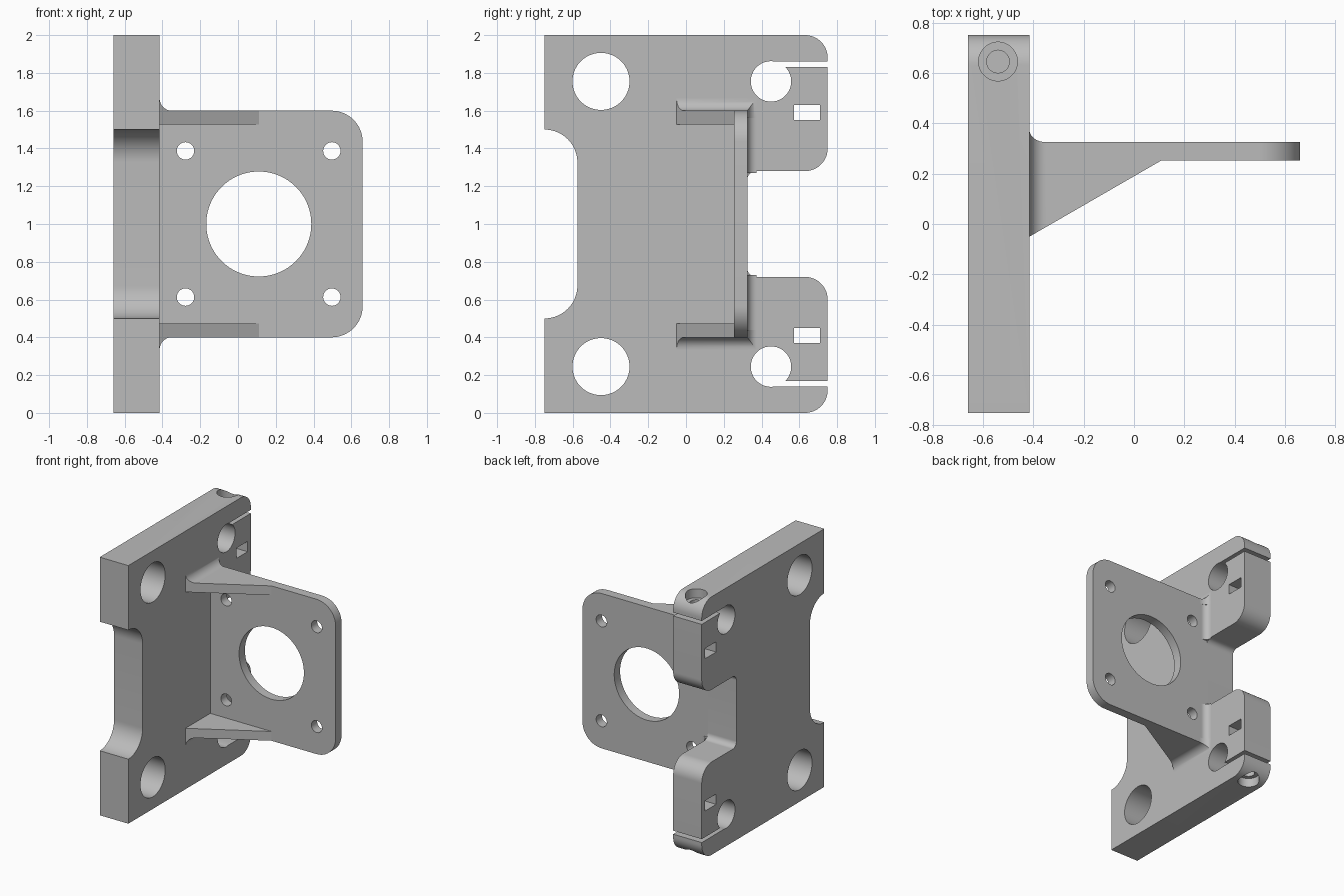
import bpy
import math
from mathutils import Vector

if "Cube" in bpy.data.objects:
    bpy.data.objects.remove(bpy.data.objects["Cube"])

grey = bpy.data.materials.new("plain grey")
grey.use_nodes = True
grey.diffuse_color = (0.5, 0.5, 0.5, 1)
grey.node_tree.nodes["Principled BSDF"].inputs["Base Color"].default_value = (0.5, 0.5, 0.5, 1)

FACE = -0.415           # mounting face of the base plate
BACK = 0.325            # back face of the motor flange


def loft(name, rings):
    """Solid through a list of rings with equal point counts."""
    n = len(rings[0])
    verts = [p for ring in rings for p in ring]
    faces = [tuple(range(n)), tuple(range(len(verts) - n, len(verts)))]
    for k in range(len(rings) - 1):
        for i in range(n):
            j = (i + 1) % n
            faces.append((k * n + i, k * n + j, k * n + n + j, k * n + n + i))
    mesh = bpy.data.meshes.new(name)
    mesh.from_pydata(verts, [], faces)
    mesh.materials.append(grey)
    obj = bpy.data.objects.new(name, mesh)
    bpy.context.collection.objects.link(obj)
    activate(obj)
    bpy.ops.object.mode_set(mode='EDIT')
    bpy.ops.mesh.select_all(action='SELECT')
    bpy.ops.mesh.normals_make_consistent(inside=False)
    bpy.ops.object.mode_set(mode='OBJECT')
    return obj


def activate(obj):
    bpy.ops.object.select_all(action='DESELECT')
    obj.select_set(True)
    bpy.context.view_layer.objects.active = obj


def prism(name, axis, outline, lo, hi):
    place = {'x': lambda u, v, w: (w, u, v),
             'y': lambda u, v, w: (u, w, v),
             'z': lambda u, v, w: (u, v, w)}[axis]
    return loft(name, [[place(u, v, w) for u, v in outline] for w in (lo, hi)])


def rounded(corners):
    """Outline from (u, v, radius) right-angled corners."""
    out = []
    for i, (u, v, r) in enumerate(corners):
        p = Vector((u, v))
        if r == 0:
            out.append(p)
            continue
        d1 = (Vector(corners[i - 1][:2]) - p).normalized()
        d2 = (Vector(corners[(i + 1) % len(corners)][:2]) - p).normalized()
        for k in range(17):
            a = math.pi / 2 * k / 16
            out.append(p + r * (d1 + d2 - d2 * math.cos(a) - d1 * math.sin(a)))
    return out


def circle(u, v, r, n=64):
    return [(u + r * math.cos(2 * math.pi * i / n), v + r * math.sin(2 * math.pi * i / n))
            for i in range(n)]


def rect(u0, u1, v0, v1):
    return [(u0, v0), (u1, v0), (u1, v1), (u0, v1)]


def cut(target, axis, outline, lo, hi):
    cutter = prism("cutter", axis, outline, lo, hi)
    cutter.hide_render = True
    mod = target.modifiers.new("cut", 'BOOLEAN')
    mod.operation = 'DIFFERENCE'
    mod.solver = 'EXACT'
    mod.object = cutter
    activate(target)
    bpy.ops.object.modifier_apply(modifier=mod.name)
    bpy.data.objects.remove(cutter)


def smooth(obj):
    activate(obj)
    bpy.ops.object.shade_smooth_by_angle(angle=math.radians(25))


# Base plate with a front notch and two clamp lugs at the back
half = [(-0.75, 2, 0), (0.75, 2, 0.12), (0.75, 1.28, 0.12), (BACK, 1.28, 0.045)]
front = [(-0.575, 1.5, 0.174), (-0.75, 1.5, 0)]
lower = [(y, 2 - z, r) for y, z, r in reversed(half)]
lower_front = [(y, 2 - z, r) for y, z, r in reversed(front)]
base = prism("base_plate", 'x', rounded(half + lower + lower_front + front), -0.66, FACE)

for up in (True, False):
    def zs(a, b):
        return (a, b) if up else (2 - b, 2 - a)
    mid = 1.755 if up else 0.245
    # Rod holes, clamp slit and nut pocket
    cut(base, 'x', circle(-0.45, mid, 0.151), -1, 0)
    cut(base, 'x', circle(0.45, mid, 0.107), -1, 0)
    cut(base, 'x', rect(0.45, 0.9, *zs(1.832, 1.859)), -1, 0)
    cut(base, 'x', rect(0.573, 0.71, *zs(1.55, 1.63)), -1, 0)
    # Counterbored clamp screw hole
    cut(base, 'z', circle(-0.54, 0.645, 0.045), *zs(1.59, 2.2))
    cut(base, 'z', circle(-0.54, 0.645, 0.077), *zs(1.93, 2.2))
smooth(base)

# Motor flange with its centre bore and four screw holes
flange = prism("motor_flange", 'y', rounded([
    (FACE - 0.01, 0.4, 0), (0.66, 0.4, 0.165), (0.66, 1.6, 0.165), (FACE - 0.01, 1.6, 0)]),
    0.253, BACK)
cut(flange, 'y', circle(0.11, 1, 0.278, 96), 0, 1)
for x in (-0.278, 0.497):
    for z in (0.613, 1.387):
        cut(flange, 'y', circle(x, z, 0.046, 40), 0, 1)
smooth(flange)


def slope(x):
    """Front edge of the gussets."""
    return -0.05 + (x - FACE) * 0.303 / 0.525


def flare(k, radius):
    """Spread of a concave fillet at step k of 12, and its distance off the face."""
    a = math.pi / 2 * k / 12
    return radius * (1 - math.sin(a)), radius * (1 - math.cos(a))


# Gussets and their root fillets, above and below
for side, sign in (("upper", 1), ("lower", -1)):
    def ring(x, y0, y1, z0, z1):
        return [(x, y, 1 + sign * (z - 1)) for y, z in rect(y0, y1, z0, z1)]

    prism(side + "_gusset", 'z', [(FACE, slope(FACE)), (0.11, 0.253), (0.11, 0.26), (FACE, 0.26)],
          1 + sign * 0.528, 1 + sign * 0.6)
    top_rings, back_rings = [], []
    for k in range(13):
        dz, t = flare(k, 0.065)
        dy = dz * 0.75
        x = FACE + t
        top_rings.append(ring(x, slope(x), BACK + dy, 1.56, 1.6 + dz))
        back_rings.append(ring(FACE + t * 0.75, 0.28, BACK + dy, 1.27, 1.6))
    smooth(loft(side + "_gusset_fillet", top_rings))
    smooth(loft(side + "_flange_fillet", back_rings))
